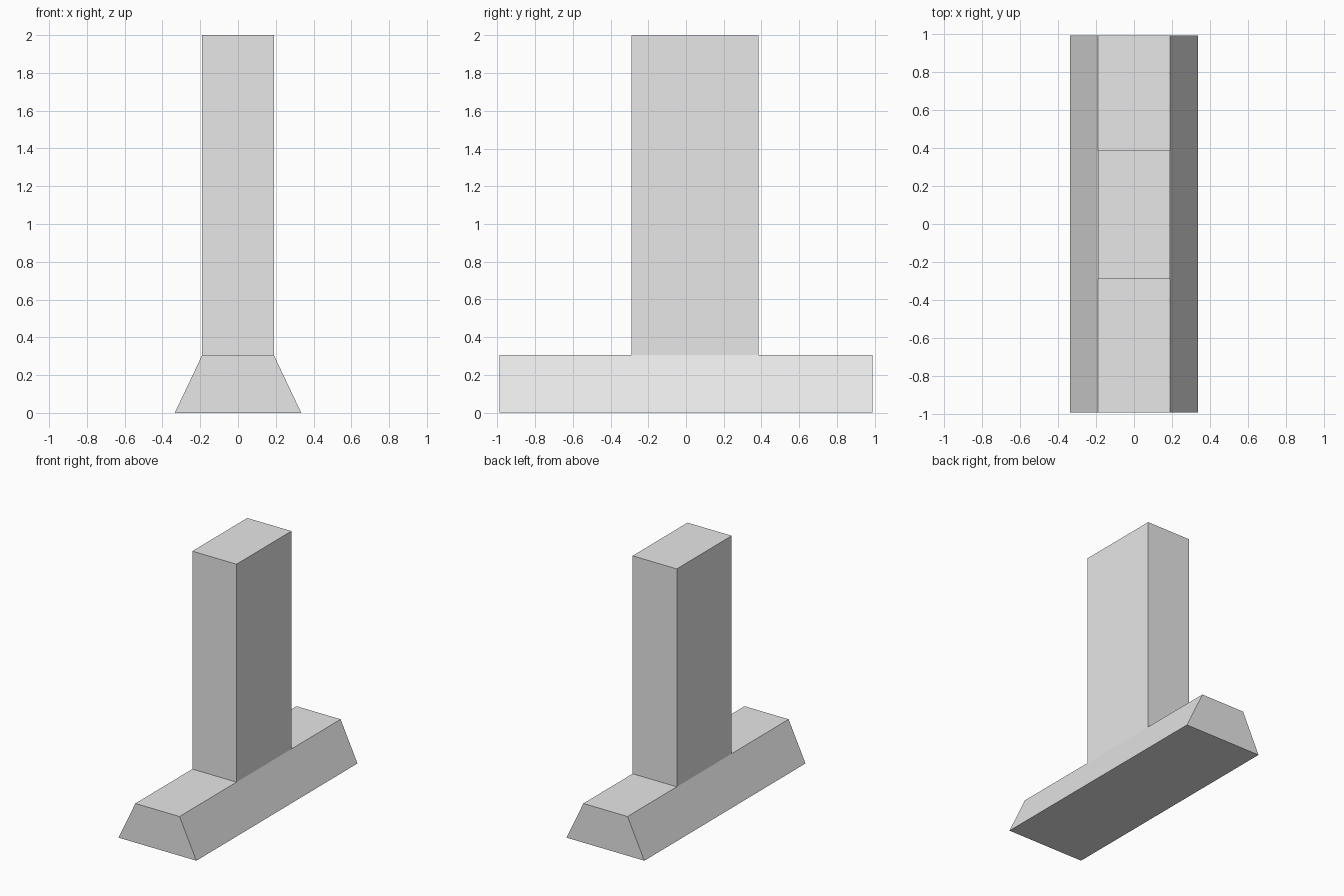
import bpy
import bmesh
from mathutils import Vector

if "Cube" in bpy.data.objects:
    bpy.data.objects.remove(bpy.data.objects["Cube"], do_unlink=True)

# Single plain grey
grey = bpy.data.materials.new("plain_grey")
grey.use_nodes = True
colour = (0.8, 0.8, 0.8, 1.0)
grey.diffuse_color = colour
grey.node_tree.nodes["Principled BSDF"].inputs["Base Color"].default_value = colour

BASE_HALF, TOP_HALF = 0.335, 0.19
BASE_HEIGHT, HEIGHT = 0.305, 2.0
HALF_LENGTH = 0.99
POST_FRONT, POST_BACK = -0.29, 0.385

bm = bmesh.new()

# Foot: trapezium profile swept from front to back
profile = [(-BASE_HALF, 0), (BASE_HALF, 0), (TOP_HALF, BASE_HEIGHT), (-TOP_HALF, BASE_HEIGHT)]
section = bm.faces.new([bm.verts.new((x, -HALF_LENGTH, z)) for x, z in profile])
swept = bmesh.ops.extrude_face_region(bm, geom=[section], use_keep_orig=True)
for v in swept["geom"]:
    if isinstance(v, bmesh.types.BMVert):
        v.co.y = HALF_LENGTH

# Cut the foot where the post begins and ends
for y in (POST_FRONT, POST_BACK):
    bmesh.ops.bisect_plane(bm, geom=bm.verts[:] + bm.edges[:] + bm.faces[:],
                           plane_co=(0, y, 0), plane_no=(0, 1, 0))

# Post: raise the middle face of the foot's top
bm.faces.ensure_lookup_table()
target = Vector((0, (POST_FRONT + POST_BACK) / 2, BASE_HEIGHT))
seat = min(bm.faces, key=lambda f: (f.calc_center_median() - target).length)
raised = bmesh.ops.extrude_discrete_faces(bm, faces=[seat])["faces"][0]
for v in raised.verts:
    v.co.z = HEIGHT

bmesh.ops.recalc_face_normals(bm, faces=bm.faces[:])
mesh = bpy.data.meshes.new("post_on_foot")
bm.to_mesh(mesh)
bm.free()
mesh.materials.append(grey)
bpy.context.collection.objects.link(bpy.data.objects.new("post_on_foot", mesh))
